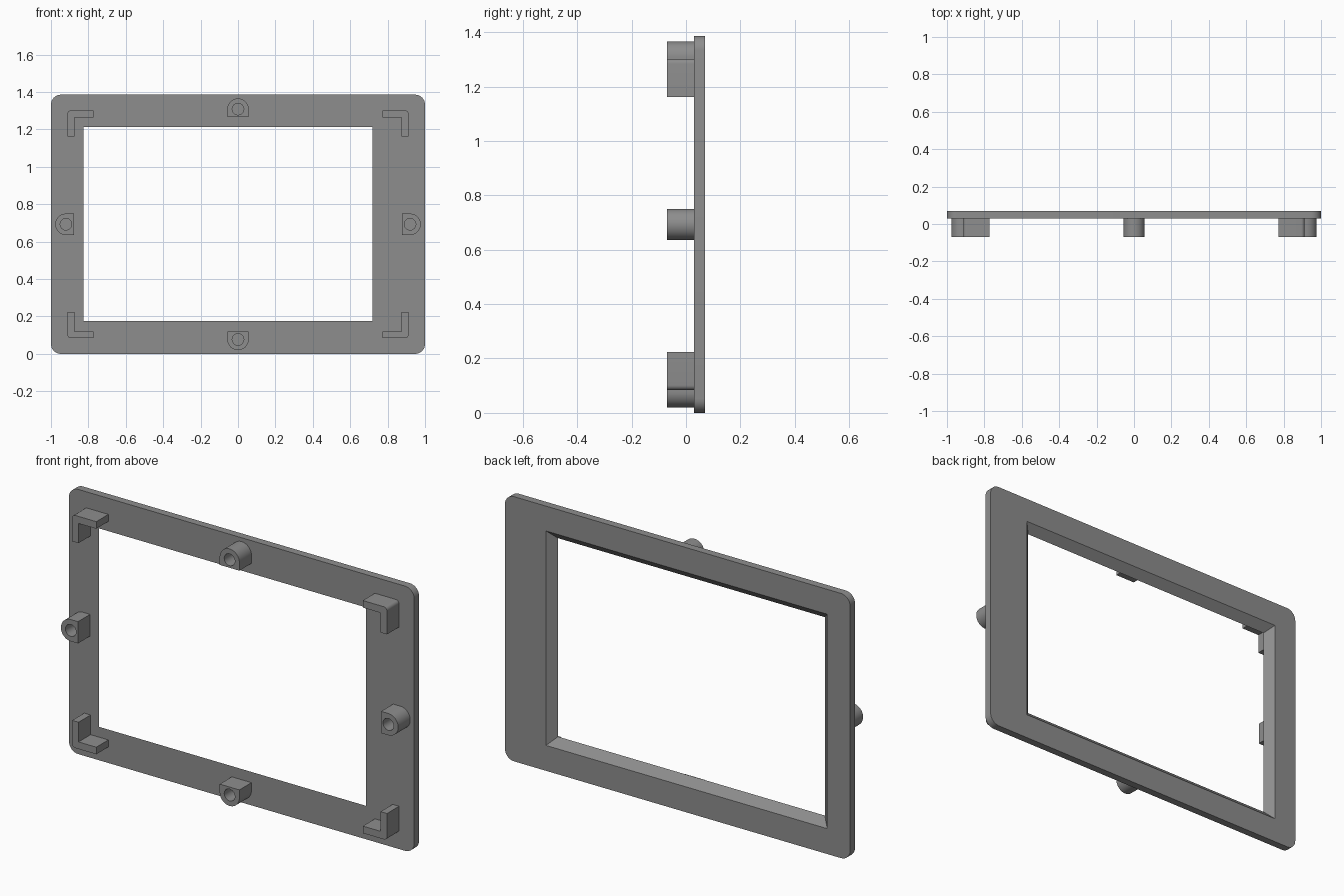
import bpy, bmesh, math

if "Cube" in bpy.data.objects:
    bpy.data.objects.remove(bpy.data.objects["Cube"])

grey = bpy.data.materials.new("mid grey")
grey.diffuse_color = (0.27, 0.27, 0.27, 1)
grey.use_nodes = True
grey.node_tree.nodes["Principled BSDF"].inputs["Base Color"].default_value = grey.diffuse_color

FRONT, FACE, BACK = -0.07, 0.03, 0.07   # depth planes: stud tips, plate front, plate back
H = 1.386                               # plate height
MID = H / 2


def arc(cx, cz, r, a0, a1, n):
    """Points on an arc, angles in degrees."""
    return [(cx + r * math.cos(math.radians(a0 + (a1 - a0) * i / n)),
             cz + r * math.sin(math.radians(a0 + (a1 - a0) * i / n))) for i in range(n + 1)]


def rect(x0, x1, z0, z1):
    return [(x0, z0), (x1, z0), (x1, z1), (x0, z1)]


def extrude(name, y0, y1, outer, hole=None, hole_back=None):
    """Solid between two depth planes, with an optional (tapering) hole."""
    bm = bmesh.new()
    loops = [(outer, outer)]
    if hole:
        loops.append((hole, hole_back or hole))
    caps = ([], [])
    for front, back in loops:
        f = [bm.verts.new((x, y0, z)) for x, z in front]
        b = [bm.verts.new((x, y1, z)) for x, z in back]
        n = len(f)
        for i in range(n):
            j = (i + 1) % n
            bm.faces.new((f[i], f[j], b[j], b[i]))
            caps[0].append(bm.edges.get((f[i], f[j])))
            caps[1].append(bm.edges.get((b[i], b[j])))
    for edges in caps:
        bmesh.ops.triangle_fill(bm, edges=edges, use_beauty=True)
    bmesh.ops.recalc_face_normals(bm, faces=bm.faces)
    me = bpy.data.meshes.new(name)
    bm.to_mesh(me)
    bm.free()
    me.materials.append(grey)
    ob = bpy.data.objects.new(name, me)
    bpy.context.collection.objects.link(ob)
    bpy.ops.object.select_all(action='DESELECT')
    ob.select_set(True)
    bpy.context.view_layer.objects.active = ob
    bpy.ops.object.shade_smooth_by_angle(angle=math.radians(30))
    return ob


# Plate with rounded corners and an off-centre window that flares to the back
R = 0.053
plate = []
for k, (sx, sz) in enumerate([(1, 1), (-1, 1), (-1, -1), (1, -1)]):
    plate += arc(sx * (1 - R), MID + sz * (MID - R), R, 90 * k, 90 * k + 90, 8)
x0, x1, z0, z1, flare = -0.825, 0.72, 0.175, 1.214, 0.042
extrude("frame_plate", FACE, BACK, plate, rect(x0, x1, z0, z1),
        rect(x0 - flare, x1 + flare, z0 - flare, z1 + flare))

# Screw bosses: round on the outer side, flat on the inner side, with a bore
r, flat, bore = 0.057, 0.042, 0.031
for name, cx, cz, turn in [("right_boss", 0.92, MID, 0), ("top_boss", 0, 1.309, 90),
                           ("left_boss", -0.92, MID, 180), ("bottom_boss", 0, 0.077, 270)]:
    c, s = math.cos(math.radians(turn)), math.sin(math.radians(turn))
    shape = arc(0, 0, r, -90, 90, 20) + [(-flat, r), (-flat, -r)]
    shape = [(cx + u * c - v * s, cz + u * s + v * c) for u, v in shape]
    extrude(name, FRONT, FACE, shape, arc(cx, cz, bore, 0, 345, 23))

# L-shaped corner brackets, mirrored into the four corners
X, Z, ARM, T, CR = 0.912, 0.609, 0.14, 0.037, 0.018
bracket = arc(X - CR, Z - CR, CR, 0, 90, 6) + [
    (X - ARM, Z), (X - ARM, Z - T), (X - T, Z - T), (X - T, Z - ARM), (X, Z - ARM)]
for side, sx in (("right", 1), ("left", -1)):
    for level, sz in (("top", 1), ("bottom", -1)):
        extrude(f"{level}_{side}_bracket", FRONT, FACE,
                [(sx * x, MID + sz * z) for x, z in bracket])
